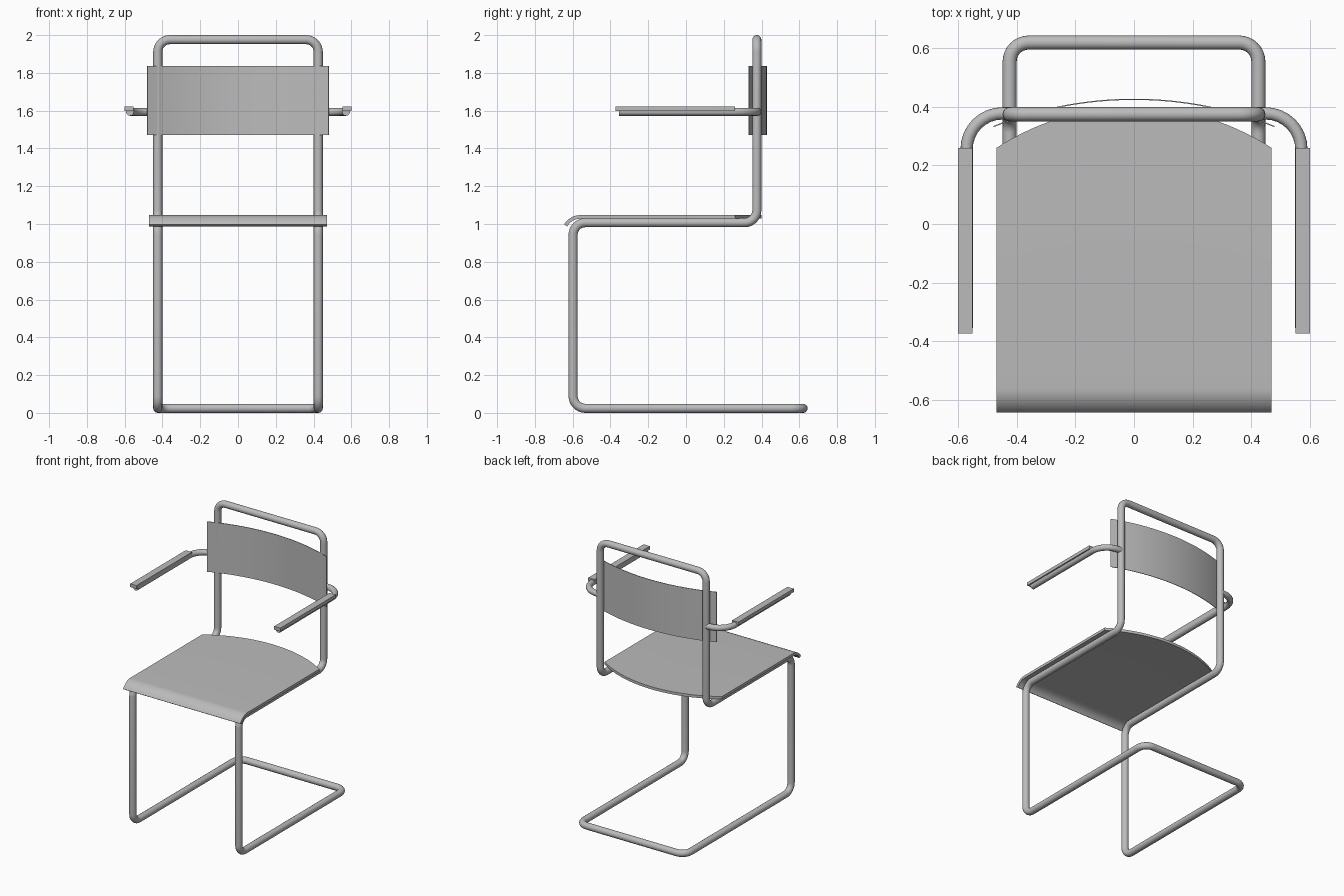
import bpy
import math
from mathutils import Vector

cube = bpy.data.objects.get("Cube")
if cube:
    bpy.data.objects.remove(cube, do_unlink=True)

grey = bpy.data.materials.new("plain grey")
grey.use_nodes = True
COLOUR = (0.5, 0.5, 0.5, 1)
grey.diffuse_color = COLOUR
grey.node_tree.nodes["Principled BSDF"].inputs["Base Color"].default_value = COLOUR


def finish(obj):
    """Link, turn into a plain mesh and shade smooth with sharp edges."""
    obj.data.materials.append(grey)
    bpy.context.collection.objects.link(obj)
    bpy.ops.object.select_all(action="DESELECT")
    obj.select_set(True)
    bpy.context.view_layer.objects.active = obj
    bpy.ops.object.convert(target="MESH")
    bpy.ops.object.shade_smooth_by_angle(angle=math.radians(35))


def rounded(points, radius, closed, steps=8):
    """Replace each right-angled corner of a path with an arc."""
    path = []
    n = len(points)
    for i, p in enumerate(points):
        if not closed and i in (0, n - 1):
            path.append(p)
            continue
        a = (points[i - 1] - p).normalized() * radius
        b = (points[(i + 1) % n] - p).normalized() * radius
        for k in range(steps + 1):
            t = math.pi / 2 * k / steps
            path.append(p + a * (1 - math.sin(t)) + b * (1 - math.cos(t)))
    return path


def tube(name, points, radius, bend, closed=False):
    curve = bpy.data.curves.new(name, "CURVE")
    curve.dimensions = "3D"
    curve.bevel_depth = radius
    curve.bevel_resolution = 6
    curve.use_fill_caps = True
    path = rounded([Vector(p) for p in points], bend, closed)
    spline = curve.splines.new("POLY")
    spline.points.add(len(path) - 1)
    for sp, p in zip(spline.points, path):
        sp.co = (*p, 1)
    spline.use_cyclic_u = closed
    finish(bpy.data.objects.new(name, curve))


def sheet(name, columns, thickness, offset):
    """Bent panel from equal columns of points, thickened."""
    rows = len(columns[0])
    verts = [p for col in columns for p in col]
    faces = [(i * rows + j, (i + 1) * rows + j, (i + 1) * rows + j + 1, i * rows + j + 1)
             for i in range(len(columns) - 1) for j in range(rows - 1)]
    mesh = bpy.data.meshes.new(name)
    mesh.from_pydata(verts, [], faces)
    obj = bpy.data.objects.new(name, mesh)
    solid = obj.modifiers.new("thickness", "SOLIDIFY")
    solid.thickness = thickness
    solid.offset = offset
    finish(obj)


def bow(x, half, sagitta):
    """Drop of a circular arc at x, for a given half chord and height."""
    r = (half * half + sagitta * sagitta) / (2 * sagitta)
    return r - math.sqrt(r * r - x * x)


def spread(half, n=32):
    return [half * (2 * i / n - 1) for i in range(n + 1)]


# Cantilever frame: one closed bent tube
X = 0.425
side_path = [(0.62, 0.024), (-0.598, 0.024), (-0.598, 1.007), (0.375, 1.007), (0.375, 1.976)]
loop = [(X, y, z) for y, z in side_path] + [(-X, y, z) for y, z in reversed(side_path)]
tube("frame", loop, 0.024, 0.065, closed=True)

# Seat: rolled front edge, bowed rear edge
SEAT_TOP, ROLL, ROLL_Y = 1.047, 0.097, -0.56
roll = []
for k in range(9):
    a = math.radians(61) * (1 - k / 8)
    roll.append((ROLL_Y - ROLL * math.sin(a), SEAT_TOP - ROLL * (1 - math.cos(a))))
columns = []
for x in spread(0.47):
    rear = 0.40 - bow(x, 0.47, 0.14)
    columns.append([(x, y, z) for y, z in roll + [(rear, SEAT_TOP)]])
sheet("seat", columns, 0.019, -1)

# Backrest: thin curved panel
columns = []
for x in spread(0.48):
    y = 0.426 - bow(x, 0.48, 0.093)
    columns.append([(x, y, 1.472), (x, y, 1.836)])
sheet("backrest", columns, 0.004, 0)

# Arms: bent tube with a flat pad on top
for label, s in (("left", 1), ("right", -1)):
    tube(label + "_arm_tube",
         [(s * X, 0.378, 1.594), (s * 0.572, 0.378, 1.594), (s * 0.572, -0.355, 1.594)],
         0.021, 0.122)
    bpy.ops.mesh.primitive_cube_add(size=1, location=(s * 0.577, -0.057, 1.61))
    pad = bpy.context.object
    pad.name = label + "_arm_pad"
    pad.scale = (0.05, 0.635, 0.024)
    pad.data.materials.append(grey)
